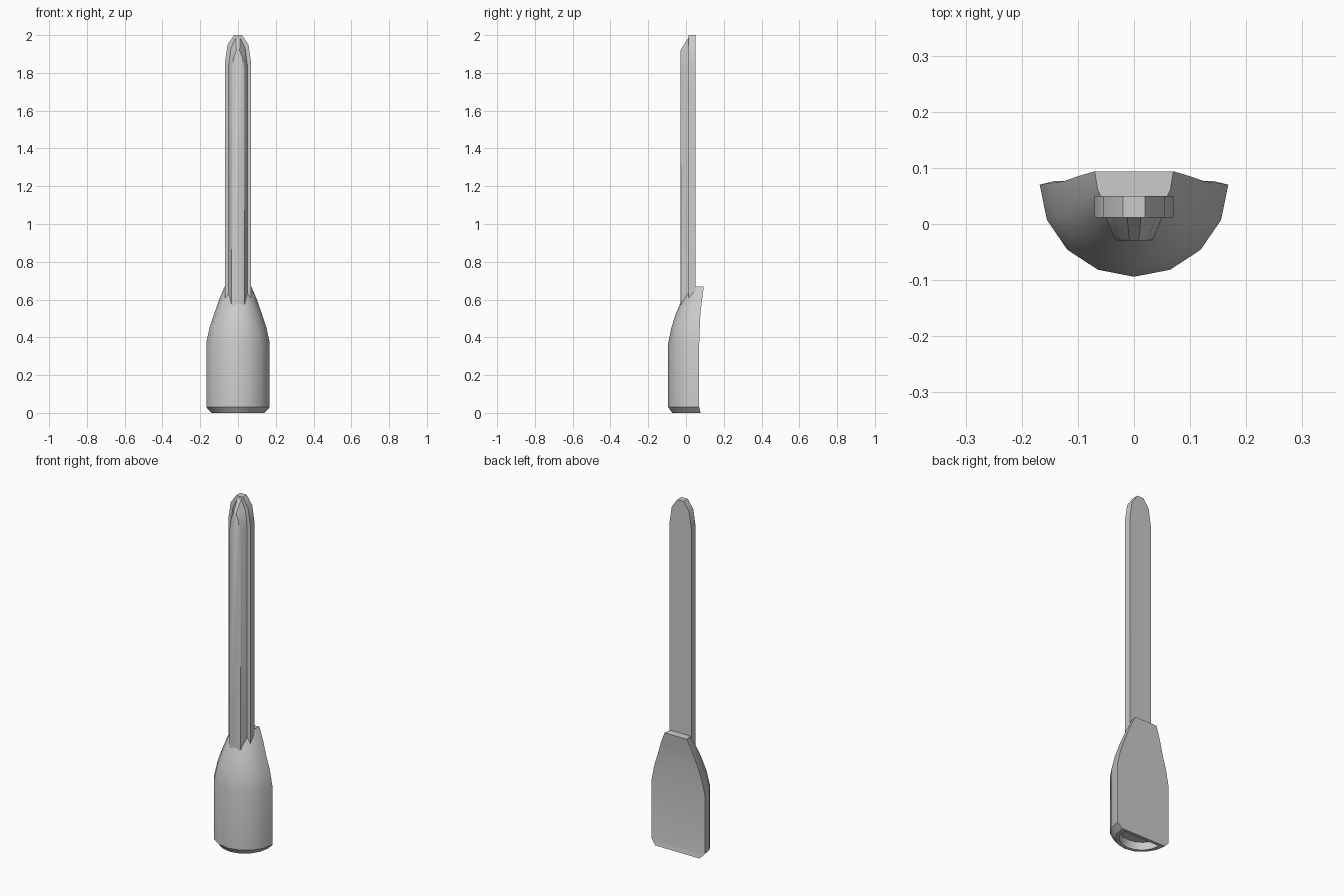
import bpy, bmesh, math

if "Cube" in bpy.data.objects:
    bpy.data.objects.remove(bpy.data.objects["Cube"])


def loft(name, rings, angle=35):
    """Skin closed rings of equal point count and cap both ends."""
    bm = bmesh.new()
    rows = [[bm.verts.new(p) for p in ring] for ring in rings]
    n = len(rows[0])
    for a, b in zip(rows, rows[1:]):
        for i in range(n):
            j = (i + 1) % n
            bm.faces.new((a[i], a[j], b[j], b[i]))
    bm.faces.new(rows[0][::-1])
    bm.faces.new(rows[-1])
    bmesh.ops.recalc_face_normals(bm, faces=bm.faces)
    mesh = bpy.data.meshes.new(name)
    bm.to_mesh(mesh)
    bm.free()
    ob = bpy.data.objects.new(name, mesh)
    bpy.context.collection.objects.link(ob)
    bpy.ops.object.select_all(action='DESELECT')
    ob.select_set(True)
    bpy.context.view_layer.objects.active = ob
    bpy.ops.object.shade_smooth_by_angle(angle=math.radians(angle))
    return ob


def half_round(z, w, front, back):
    """Half ellipse bulging forward, flat at the back."""
    return [(w * math.cos(t), back - (back - front) * math.sin(t), z)
            for t in (math.pi * i / 8 for i in range(9))]


# Handle: recessed base, chamfer, straight grip, tapered shoulder
sections = [
    (0.04, 0.105, -0.045, 0.05),
    (0.00, 0.115, -0.055, 0.06),
    (0.00, 0.140, -0.073, 0.077),
    (0.03, 0.168, -0.094, 0.070),
    (0.37, 0.168, -0.094, 0.070),
    (0.45, 0.151, -0.078, 0.073),
    (0.525, 0.126, -0.054, 0.076),
    (0.60, 0.100, -0.021, 0.085),
    (0.67, 0.070, 0.006, 0.094),
]
loft("handle", [half_round(*s) for s in sections])


def outline(half, y, base):
    """Mirror a right-hand outline into a closed ring at depth y."""
    right = [(half[0][0], base)] + half
    pts = right + [(-x, z) for x, z in reversed(right)]
    return [(x, y, z) for x, z in pts]


# Blade back plate with a rounded tip
plate = [(0.07, 1.85), (0.055, 1.95), (0.02, 2.0)]
loft("blade_plate", [outline(plate, y, 0.57) for y in (0.05, 0.012)])

# Raised front ridge, narrowing toward the front
loft("blade_ridge", [
    outline([(0.05, 1.84), (0.038, 1.93), (0.012, 1.985)], 0.012, 0.55),
    outline([(0.035, 1.82), (0.027, 1.88), (0.009, 1.925)], -0.026, 0.55),
    outline([(0.030, 1.82), (0.024, 1.88), (0.008, 1.92)], -0.029, 0.55),
])
